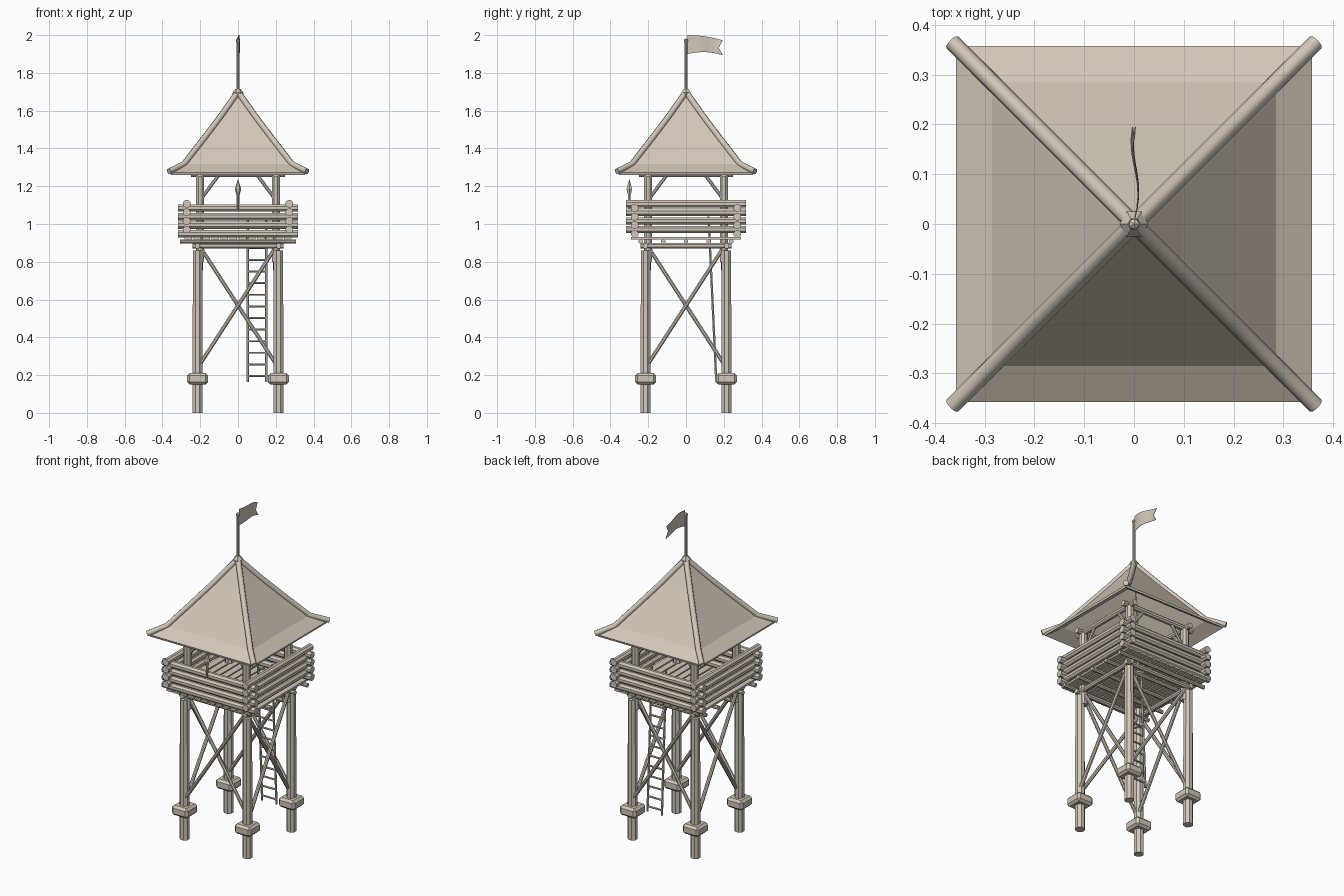
import bpy, bmesh, math
from mathutils import Vector, Matrix

if "Cube" in bpy.data.objects:
    bpy.data.objects.remove(bpy.data.objects["Cube"], do_unlink=True)

wood = bpy.data.materials.new("pale_wood")
wood.use_nodes = True
colour = (0.64, 0.57, 0.48, 1)
wood.diffuse_color = colour
wood.node_tree.nodes["Principled BSDF"].inputs["Base Color"].default_value = colour


def finish(name, bm):
    bmesh.ops.recalc_face_normals(bm, faces=bm.faces)
    mesh = bpy.data.meshes.new(name)
    bm.to_mesh(mesh)
    bm.free()
    mesh.materials.append(wood)
    ob = bpy.data.objects.new(name, mesh)
    bpy.context.collection.objects.link(ob)
    return ob


def add_rod(bm, a, b, r, r2=None, n=8):
    a, b = Vector(a), Vector(b)
    d = b - a
    m = (Matrix.Translation((a + b) / 2) @ d.to_track_quat('Z', 'Y').to_matrix().to_4x4()
         @ Matrix.Rotation(math.pi / n, 4, 'Z'))
    bmesh.ops.create_cone(bm, cap_ends=True, segments=n, radius1=r,
                          radius2=r if r2 is None else r2, depth=d.length, matrix=m)


def rods(name, items, n=8):
    bm = bmesh.new()
    for it in items:
        add_rod(bm, *it, n=n)
    return finish(name, bm)


def add_box(bm, lo, hi):
    lo, hi = Vector(lo), Vector(hi)
    size = hi - lo
    m = Matrix.Translation((lo + hi) / 2) @ Matrix.Diagonal((*size, 1))
    return bmesh.ops.create_cube(bm, size=1, matrix=m)


def four_sides(items):
    """Repeat rods around the vertical axis, once per side."""
    out = []
    for k in range(4):
        rot = Matrix.Rotation(k * math.pi / 2, 3, 'Z')
        out += [(rot @ Vector(a), rot @ Vector(b), r) for a, b, r in items]
    return out


corners = [(sx, sy) for sx in (-1, 1) for sy in (-1, 1)]

# Posts: thick below the deck, thinner above
P, Q = 0.214, 0.201
rods("lower_posts", [((x * P, y * P, 0), (x * P, y * P, 0.86), 0.029, 0.027) for x, y in corners])
rods("upper_posts", [((x * Q, y * Q, 0.8), (x * Q, y * Q, 1.27), 0.024) for x, y in corners])

# Chamfered collars near the feet
bm = bmesh.new()
for x, y in corners:
    add_box(bm, (x * P - 0.055, y * P - 0.055, 0.15), (x * P + 0.055, y * P + 0.055, 0.21))
collars = finish("foot_collars", bm)
bev = collars.modifiers.new("chamfer", 'BEVEL')
bev.width, bev.segments = 0.013, 1

# Crossed braces on each side
rods("cross_braces", four_sides([
    ((-0.2, -0.222, 0.26), (0.195, -0.21, 0.87), 0.011),
    ((0.2, -0.205, 0.26), (-0.195, -0.195, 0.87), 0.011)]))

# Beams and joists under the deck
rods("deck_beams", four_sides([((-0.24, -0.215, 0.885), (0.24, -0.215, 0.885), 0.015)]))
rods("deck_joists", [((-0.308, y, 0.908), (0.308, y, 0.908), 0.012)
                     for y in (-0.24, -0.12, 0, 0.12, 0.24)])

# Deck planks, with a hatch over the ladder
bm = bmesh.new()
count, pitch = 12, 0.048
for i in range(count):
    x = (i - (count - 1) / 2) * pitch
    spans = [(-0.29, 0.06), (0.2, 0.29)] if 0.05 < x < 0.16 else [(-0.29, 0.29)]
    for y0, y1 in spans:
        add_box(bm, (x - 0.02, y0, 0.919), (x + 0.02, y1, 0.931))
finish("deck_planks", bm)

# Interlocking log walls
W, L = 0.272, 0.317
logs = []
for i in range(4):
    z = 0.948 + i * 0.0455
    for s in (-1, 1):
        logs.append(((-L, s * W, z), (L, s * W, z), 0.021))
        logs.append(((s * W, -L, z + 0.0225), (s * W, L, z + 0.0225), 0.021))
rods("wall_logs", logs)

# Ladder leaning up to the hatch
def ladder_y(z):
    return 0.16 - 0.047 * (z - 0.17)


rails = [((x, ladder_y(0.165), 0.165), (x, ladder_y(1.04), 1.04), 0.007) for x in (0.052, 0.15)]
rods("ladder_rails", rails, n=6)
rungs = []
for i in range(14):
    z = 0.195 + i * 0.0615
    rungs.append(((0.048, ladder_y(z), z), (0.154, ladder_y(z), z), 0.0055))
rods("ladder_rungs", rungs, n=6)

# Eave beams and knee braces
rods("eave_beams", four_sides([((-0.25, -Q, 1.265), (0.25, -Q, 1.265), 0.017)]))
rods("knee_braces", four_sides([
    ((s * 0.19, -Q, 1.14), (s * 0.1, -Q, 1.262), 0.01) for s in (-1, 1)]))

# Flared four-sided roof shell
profile = [(0.357, 1.272), (0.285, 1.318), (0.19, 1.44), (0.095, 1.565), (0.008, 1.688)]
bm = bmesh.new()
rings = [[bm.verts.new((sx * r, sy * r, z)) for sx, sy in ((-1, -1), (1, -1), (1, 1), (-1, 1))]
         for r, z in profile]
for lo, hi in zip(rings, rings[1:]):
    for k in range(4):
        j = (k + 1) % 4
        bm.faces.new((lo[k], lo[j], hi[j], hi[k]))
bm.faces.new(rings[-1])
roof = finish("roof", bm)
sol = roof.modifiers.new("thickness", 'SOLIDIFY')
sol.thickness, sol.offset = 0.014, -1

# Hip poles swept along the roof corners
path = [(0.365, 1.278)] + profile[1:]
curve = bpy.data.curves.new("hip_poles", 'CURVE')
curve.dimensions = '3D'
curve.bevel_depth, curve.bevel_resolution = 0.0165, 2
curve.use_fill_caps = True
for sx, sy in corners:
    sp = curve.splines.new('POLY')
    sp.points.add(len(path) - 1)
    for p, (r, z) in zip(sp.points, path):
        p.co = (sx * r, sy * r, z, 1)
curve.materials.append(wood)
bpy.context.collection.objects.link(bpy.data.objects.new("hip_poles", curve))

# Roof finial, flagpole and its knob
rods("roof_finial", [((0, 0, 1.672), (0, 0, 1.695), 0.024, 0.029),
                     ((0, 0, 1.695), (0, 0, 1.716), 0.029, 0.013)], n=6)
rods("flagpole", [((0, 0, 1.68), (0, 0, 1.965), 0.0075)])
bm = bmesh.new()
bmesh.ops.create_icosphere(bm, subdivisions=1, radius=0.013,
                           matrix=Matrix.Translation((0, 0, 1.97)))
finish("flagpole_knob", bm)

# Waving swallow-tailed flag: top, middle and bottom rows
bm = bmesh.new()
steps = 8
grid = []
for i in range(steps + 1):
    t = i / steps
    x = 0.007 * math.sin(t * math.pi * 1.8)
    top = 2.0 - 0.028 * t * t
    low = 1.9 + 0.013 * math.sin(t * math.pi) - 0.006 * t
    notch = 0.022 * max(0, t - 0.75) * 4
    end = 0.008 + 0.187 * t
    grid.append([bm.verts.new(c) for c in ((x, end, top), (x + 0.004 * t, end - notch, (top + low) / 2),
                                           (x + 0.006 * t, end, low))])
for a, b in zip(grid, grid[1:]):
    for k in range(2):
        bm.faces.new((a[k], b[k], b[k + 1], a[k + 1]))
flag = finish("flag", bm)
flag.modifiers.new("thickness", 'SOLIDIFY').thickness = 0.002

# Torch on the front wall
ty = -0.3
rods("torch", [((0, ty, 1.08), (0, ty, 1.16), 0.006, 0.008),
               ((0, ty, 1.155), (0, ty, 1.185), 0.009, 0.017),
               ((0, ty, 1.185), (0, ty, 1.2), 0.017, 0.012),
               ((0, ty, 1.2), (0, ty, 1.237), 0.012, 0.001)], n=6)
